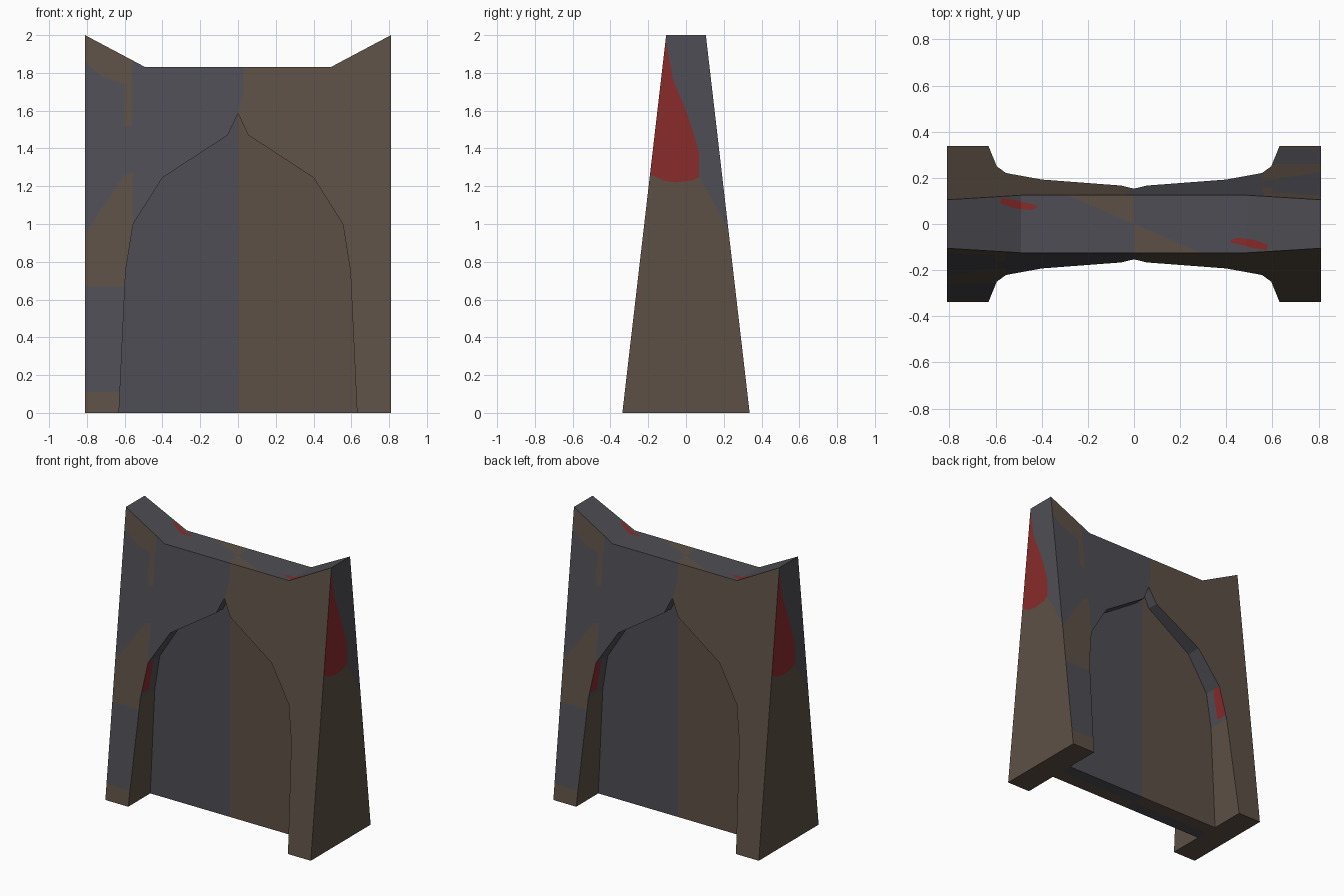
import bpy, bmesh, math
from mathutils import Vector, Matrix

if "Cube" in bpy.data.objects:
    bpy.data.objects.remove(bpy.data.objects["Cube"])

# Colours
GREY, BROWN, RED = 0, 1, 2
MATS = []
for name, col in (("dark_stone", (0.076, 0.076, 0.089)),
                  ("brown_earth", (0.109, 0.081, 0.060)),
                  ("dull_red", (0.25, 0.024, 0.024))):
    m = bpy.data.materials.new(name)
    m.diffuse_color = (*col, 1)
    m.use_nodes = True
    m.node_tree.nodes["Principled BSDF"].inputs["Base Color"].default_value = m.diffuse_color
    MATS.append(m)

# Main dimensions and profiles (half width, mirrored by abs(x))
W, PANEL_Y = 0.81, 0.088
ARCH = [(0, 1.585), (0.055, 1.47), (0.4, 1.245), (0.555, 1.0), (0.595, 0.75), (0.63, 0)]
TOP = [(0, 1.83), (0.49, 1.83), (W, 2.0)]
half = [0, 0.055, 0.4, 0.49, 0.555, 0.595, 0.63, W]
XS = [-x for x in reversed(half[1:])] + half


def lerp(profile, x):
    x = abs(x)
    for (x0, z0), (x1, z1) in zip(profile, profile[1:]):
        if x <= x1 + 1e-6:
            return z0 + (z1 - z0) * (x - x0) / (x1 - x0)
    return 0.0


def low(x):
    return lerp(ARCH, x)


def high(x):
    return lerp(TOP, x)


def front_y(z):
    return -(0.337 - 0.116 * z)


def add_face(bm, pts, outward, mat):
    uniq = []
    for p in map(Vector, pts):
        if all((p - q).length > 1e-5 for q in uniq):
            uniq.append(p)
    if len(uniq) < 3:
        return
    f = bm.faces.new([bm.verts.new(p) for p in uniq])
    f.normal_update()
    if f.normal.dot(Vector(outward)) < 0:
        f.normal_flip()
    f.material_index = mat


def paint(bm, group, axes, poly, mat):
    """Cut a convex outline into one group of faces and colour its inside."""
    i, j = axes
    edges = list(zip(poly, poly[1:] + poly[:1]))
    for a, b in edges:
        bm.normal_update()
        faces = [f for f in bm.faces if group(f)]
        geom = list({e for f in faces for e in f.edges}) + faces
        geom += list({v for f in faces for v in f.verts})
        co, no = Vector((0, 0, 0)), Vector((0, 0, 0))
        co[i], co[j] = a
        no[i], no[j] = b[1] - a[1], a[0] - b[0]
        bmesh.ops.bisect_plane(bm, geom=geom, dist=1e-5, plane_co=co, plane_no=no.normalized())
    bm.normal_update()
    for f in bm.faces:
        if group(f):
            c = f.calc_center_median()
            s = [(b[0] - a[0]) * (c[j] - a[1]) - (b[1] - a[1]) * (c[i] - a[0]) for a, b in edges]
            if all(v > 0 for v in s) or all(v < 0 for v in s):
                f.material_index = mat


def finish(bm, name):
    """Add the half-turned copy and make the object."""
    bmesh.ops.remove_doubles(bm, verts=bm.verts[:], dist=1e-5)
    dup = bmesh.ops.duplicate(bm, geom=bm.verts[:] + bm.edges[:] + bm.faces[:])["geom"]
    bmesh.ops.rotate(bm, verts=[v for v in dup if isinstance(v, bmesh.types.BMVert)],
                     cent=(0, 0, 0), matrix=Matrix.Rotation(math.pi, 3, 'Z'))
    bmesh.ops.remove_doubles(bm, verts=bm.verts[:], dist=1e-5)
    me = bpy.data.meshes.new(name)
    bm.to_mesh(me)
    bm.free()
    for m in MATS:
        me.materials.append(m)
    bpy.context.collection.objects.link(bpy.data.objects.new(name, me))


# Tapered wall: front, top, arch reveal and leg bottoms, column by column
wall = bmesh.new()
panel = bmesh.new()
for a, b in zip(XS, XS[1:]):
    mid = (a + b) / 2
    leg = abs(mid) > 0.63
    la, lb = (0, 0) if leg else (low(a), low(b))
    ha, hb = high(a), high(b)
    side = GREY if mid < 0 else BROWN

    def on_front(x, z):
        return (x, front_y(z), z)
    add_face(wall, [on_front(a, la), on_front(b, lb), on_front(b, hb), on_front(a, ha)], (0, -1, 0), side)
    add_face(wall, [on_front(a, ha), on_front(b, hb), (b, 0, hb), (a, 0, ha)], (0, 0, 1), GREY)
    if leg:
        add_face(wall, [on_front(a, 0), on_front(b, 0), (b, 0, 0), (a, 0, 0)], (0, 0, -1), BROWN)
    else:
        add_face(wall, [on_front(a, la), on_front(b, lb), (b, -PANEL_Y, lb), (a, -PANEL_Y, la)],
                 (-mid, 0, -1), BROWN if max(la, lb) < 0.8 else GREY)
        # Recessed panel: front and underside
        add_face(panel, [(a, -PANEL_Y, 0), (b, -PANEL_Y, 0), (b, -PANEL_Y, lb), (a, -PANEL_Y, la)],
                 (0, -1, 0), side)
        add_face(panel, [(a, -PANEL_Y, 0), (b, -PANEL_Y, 0), (b, 0, 0), (a, 0, 0)], (0, 0, -1), side)

# Right end wall
y0, y1 = front_y(0), front_y(2)
add_face(wall, [(W, y0, 0), (W, -y0, 0), (W, -y1, 2), (W, y1, 2)], (1, 0, 0), BROWN)
bmesh.ops.remove_doubles(wall, verts=wall.verts[:], dist=1e-5)


def is_front(f):
    return f.normal.y < -0.9


def is_end(f):
    return f.normal.x > 0.9 and f.calc_center_median().x > 0.8


def is_top(f):
    return f.normal.z > 0.5


def is_reveal(f):
    c = f.calc_center_median()
    return abs(f.normal.y) < 0.05 and f.normal.z < 0.5 and 0.75 < c.z < 1.0 and abs(c.x) < 0.63


# Colour patches on the left of the front
XZ, YZ, XY = (0, 2), (1, 2), (0, 1)
for poly in ([(-0.9, -0.1), (-0.6, -0.1), (-0.6, 0.11), (-0.9, 0.11)],
             [(-0.9, 0.67), (-0.6, 0.67), (-0.6, 1.26), (-0.81, 0.95), (-0.9, 0.81)],
             [(-0.6, 0.67), (-0.555, 0.67), (-0.555, 1.27), (-0.6, 1.26)],
             [(-0.6, 1.52), (-0.56, 1.52), (-0.56, 2.1), (-0.6, 2.1)],
             [(-0.9, 1.95), (-0.81, 1.86), (-0.72, 1.78), (-0.6, 1.74), (-0.6, 2.1), (-0.9, 2.1)]):
    paint(wall, is_front, XZ, poly, BROWN)
paint(wall, is_front, XZ, [(0, 1.6), (0.03, 1.7), (0.03, 1.9), (0, 1.9)], GREY)

# End wall: grey upper back, red streak along the front edge
paint(wall, is_end, YZ, [(0.07, 1.25), (0.25, 0.93), (0.25, 2.1), (-0.25, 2.1)], GREY)
paint(wall, is_end, YZ, [(-0.2, 1.27), (-0.12, 1.23), (-0.05, 1.22), (0.03, 1.23), (0.07, 1.25),
                         (0.07, 1.37), (0.04, 1.48), (0, 1.6), (-0.07, 1.77), (-0.2, 1.77)], RED)
paint(wall, is_end, YZ, [(-0.2, 1.77), (-0.07, 1.77), (-0.104, 1.96), (-0.2, 1.96)], RED)

# Top: brown wedge and red fleck
paint(wall, is_top, XY, [(0, 0), (0.3, -0.13), (0, -0.13)], BROWN)
paint(wall, is_top, XY, [(0.42, -0.07), (0.45, -0.06), (0.52, -0.068), (0.58, -0.09),
                         (0.575, -0.113), (0.52, -0.105), (0.42, -0.08)], RED)

# Arch reveal: red patch on the shoulder
paint(wall, is_reveal, YZ, [(-0.3, 0.78), (-0.16, 0.78), (-0.16, 1.01), (-0.3, 1.01)], RED)

finish(wall, "gate_wall")
finish(panel, "recessed_panel")
